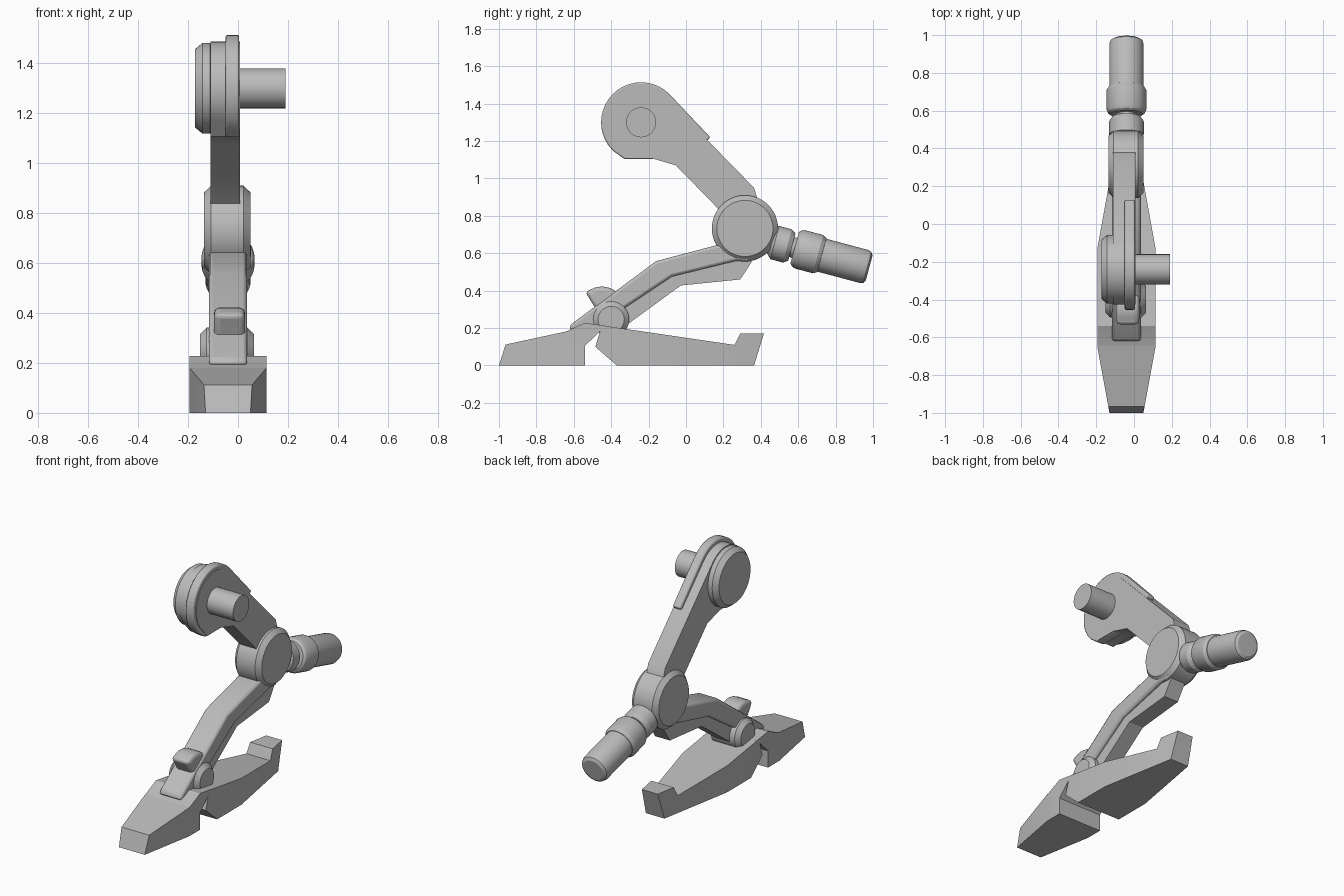
import bpy, bmesh, math
from mathutils import Vector

cube = bpy.data.objects.get("Cube")
if cube:
    bpy.data.objects.remove(cube, do_unlink=True)

MID = -0.04            # centre plane of the leg
HIP = (-0.24, 1.30)    # joint centres as (y, z)
KNEE = (0.315, 0.733)
ANKLE = (-0.40, 0.246)

grey = bpy.data.materials.new("plain_grey")
grey.use_nodes = True
grey.diffuse_color = (0.5, 0.5, 0.5, 1)
grey.node_tree.nodes["Principled BSDF"].inputs["Base Color"].default_value = (0.5, 0.5, 0.5, 1)


def finish(name, bm, bevel=0, segments=2):
    bmesh.ops.recalc_face_normals(bm, faces=bm.faces)
    mesh = bpy.data.meshes.new(name)
    bm.to_mesh(mesh)
    bm.free()
    mesh.materials.append(grey)
    obj = bpy.data.objects.new(name, mesh)
    bpy.context.collection.objects.link(obj)
    if bevel:
        mod = obj.modifiers.new("soft_edges", 'BEVEL')
        mod.width, mod.segments = bevel, segments
        mod.limit_method, mod.angle_limit = 'ANGLE', math.radians(35)
    bpy.ops.object.select_all(action='DESELECT')
    obj.select_set(True)
    bpy.context.view_layer.objects.active = obj
    bpy.ops.object.shade_smooth_by_angle(angle=math.radians(30))
    return obj


def arc(centre, r, a0, a1, n=20):
    angles = [math.radians(a0 + (a1 - a0) * i / n) for i in range(n + 1)]
    return [(centre[0] + r * math.cos(a), centre[1] + r * math.sin(a)) for a in angles]


def plate(name, profile, x0, x1, bevel=0, segments=2, taper=None):
    """Side profile in (y, z) extruded across x; taper is a list of (y, half width)."""
    bm = bmesh.new()
    face = bm.faces.new([bm.verts.new((x0, y, z)) for y, z in profile])
    ext = bmesh.ops.extrude_face_region(bm, geom=[face])
    for v in ext["geom"]:
        if isinstance(v, bmesh.types.BMVert):
            v.co.x = x1
    if taper:
        for y, _ in taper[1:-1]:
            bmesh.ops.bisect_plane(bm, geom=bm.verts[:] + bm.edges[:] + bm.faces[:],
                                   plane_co=(0, y, 0), plane_no=(0, 1, 0))
        for v in bm.verts:
            for (ya, wa), (yb, wb) in zip(taper, taper[1:]):
                if ya - 1e-4 <= v.co.y <= yb + 1e-4:
                    w = wa + (wb - wa) * (v.co.y - ya) / (yb - ya)
                    v.co.x = MID + math.copysign(w, v.co.x - MID)
                    break
    return finish(name, bm, bevel, segments)


def lathe(name, origin, axis, rings, n=48):
    """Turned part: rings are (distance along axis, radius)."""
    bm = bmesh.new()
    rot = Vector(axis).to_track_quat('Z', 'Y')
    loops = []
    for s, r in rings:
        loops.append([bm.verts.new(Vector(origin) + rot @ Vector(
            (r * math.cos(math.tau * i / n), r * math.sin(math.tau * i / n), s))) for i in range(n)])
    for a, b in zip(loops, loops[1:]):
        for i in range(n):
            bm.faces.new((a[i], a[(i + 1) % n], b[(i + 1) % n], b[i]))
    bm.faces.new(loops[0])
    bm.faces.new(loops[-1])
    return finish(name, bm)


def disc(name, centre, rings):
    return lathe(name, (0, *centre), (1, 0, 0), rings)


# Hip: axle, outer cap, raised flange
disc("hip_axle", HIP, [(-0.05, 0.08), (0.19, 0.08)])
disc("hip_cap", HIP, [(-0.172, 0.157), (-0.142, 0.182), (-0.112, 0.182), (-0.108, 0.174), (-0.04, 0.174)])
plate("hip_flange", arc(HIP, 0.214, 45, 225) + [(-0.33, 1.104), (-0.18, 1.104), (0.105, 1.195), (0.13, 1.22)],
      -0.05, 0.005, 0.008)

# Upper leg
plate("upper_leg", arc(HIP, 0.187, 45, 225) + [(-0.32, 1.107), (-0.18, 1.107), (-0.054, 1.07),
      (0.17, 0.84), (0.30, 0.72), (0.385, 0.88), (0.364, 0.95)], -0.11, 0.008)

# Knee and ankle joints
disc("knee_joint", KNEE, [(-0.136, 0.15), (-0.108, 0.177), (0.022, 0.177), (0.05, 0.15)])
disc("ankle_joint", ANKLE, [(-0.152, 0.07), (-0.126, 0.096), (0.038, 0.096), (0.064, 0.07)])

# Lower leg: wide shin bar with a narrower rib below
plate("shin_bar", [(-0.62, 0.216), (-0.16, 0.558), (0.16, 0.642), (0.34, 0.66), (0.34, 0.555),
      (0.27, 0.56), (-0.075, 0.476), (-0.42, 0.246), (-0.52, 0.19), (-0.62, 0.187)], -0.116, 0.036, 0.018)
plate("shin_rib", [(-0.44, 0.28), (-0.10, 0.50), (0.27, 0.60), (0.353, 0.556), (0.29, 0.46),
      (-0.027, 0.428), (-0.34, 0.20)], -0.09, 0.012)
plate("shin_guard", [(-0.54, 0.396)] + arc((-0.45, 0.30), 0.122, 120, 40, 8) + [(-0.34, 0.34), (-0.46, 0.26), (-0.484, 0.305)],
      -0.096, 0.028, 0.025, 4)

# Rear strut: coupling, neck, collar and rounded canister, all turned on one axis
strut_origin, strut_axis = (MID, 0.315, 0.70), (0, 0.966, -0.259)
lathe("strut_coupling", strut_origin, strut_axis,
      [(0.05, 0.06), (0.14, 0.065), (0.165, 0.092), (0.235, 0.092), (0.26, 0.075)])
lathe("strut_neck", strut_origin, strut_axis, [(0.24, 0.055), (0.32, 0.055)])
lathe("strut_collar", strut_origin, strut_axis,
      [(0.275, 0.085), (0.285, 0.098), (0.305, 0.106), (0.405, 0.106), (0.425, 0.094), (0.43, 0.08)])
lathe("strut_canister", strut_origin, strut_axis,
      [(0.40, 0.091), (0.66, 0.091), (0.678, 0.085), (0.688, 0.068)])

# Foot: toe and heel wedges, narrowing towards their tips
plate("toe", [(-1.0, 0.0), (-0.965, 0.112), (-0.64, 0.182), (-0.54, 0.228), (-0.43, 0.212),
      (-0.54, 0.105), (-0.54, 0.0)], -0.2, 0.12,
      taper=[(-1.0, 0.09), (-0.65, 0.154), (0.0, 0.154)])
plate("heel", [(-0.45, 0.214), (0.26, 0.11), (0.29, 0.172), (0.417, 0.172), (0.364, 0.0),
      (-0.37, 0.0), (-0.485, 0.10)], -0.2, 0.12,
      taper=[(-1.0, 0.154), (-0.13, 0.154), (0.42, 0.055)])
